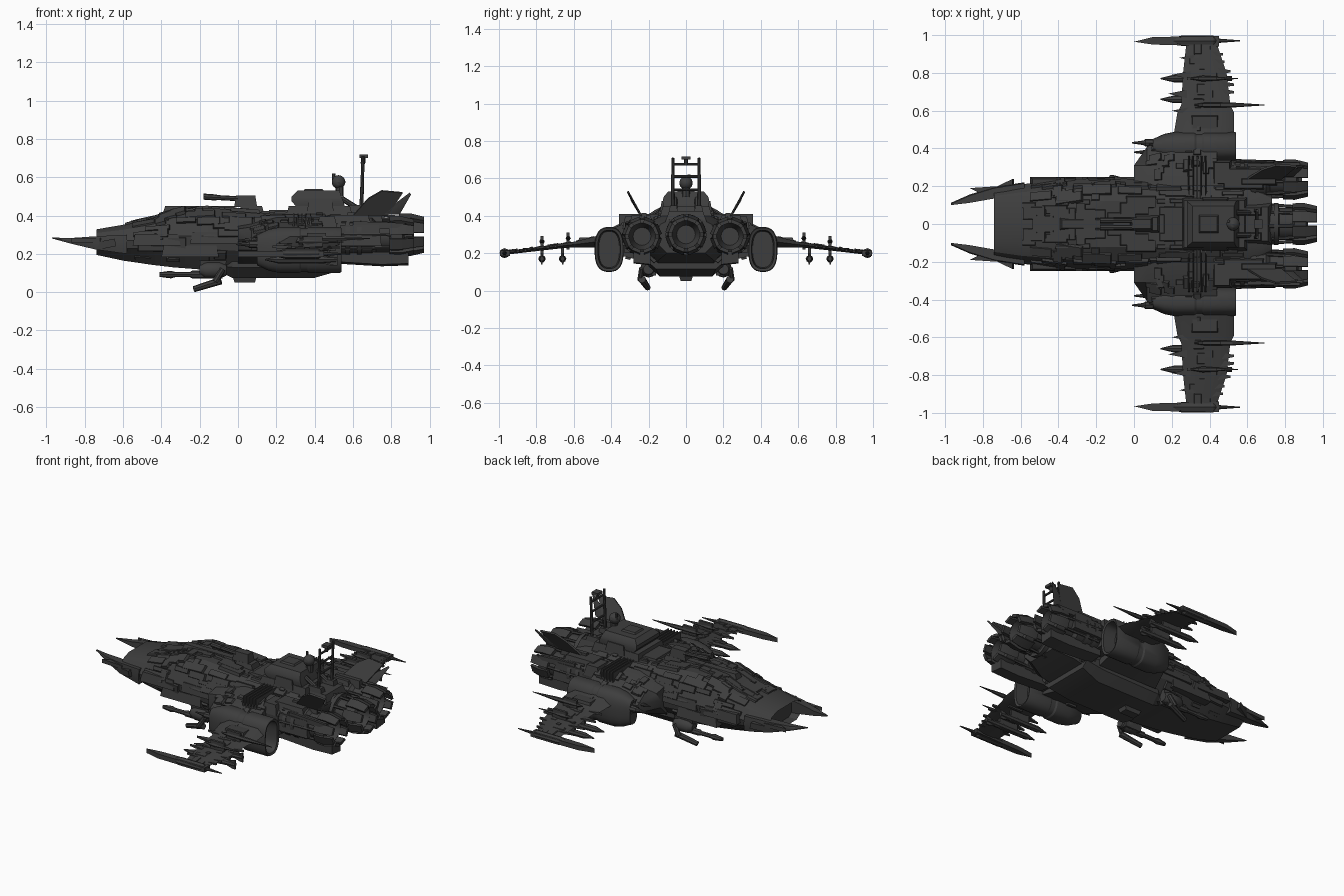
import bpy, bmesh, random
from math import cos, sin, pi, copysign
from mathutils import Vector, Matrix
from mathutils.bvhtree import BVHTree

random.seed(7)
if "Cube" in bpy.data.objects:
    bpy.data.objects.remove(bpy.data.objects["Cube"])

metal = bpy.data.materials.new("dark gunmetal")
metal.use_nodes = True
colour = (0.048, 0.048, 0.048, 1)
metal.diffuse_color = colour
metal.node_tree.nodes["Principled BSDF"].inputs["Base Color"].default_value = colour


def finish(name, bm, mirror=False):
    bmesh.ops.recalc_face_normals(bm, faces=bm.faces)
    mesh = bpy.data.meshes.new(name)
    bm.to_mesh(mesh)
    bm.free()
    mesh.materials.append(metal)
    mesh.shade_smooth()
    mesh.set_sharp_from_angle(angle=0.5)
    obj = bpy.data.objects.new(name, mesh)
    bpy.context.collection.objects.link(obj)
    if mirror:
        mod = obj.modifiers.new("Mirror", "MIRROR")
        mod.use_axis = (False, True, False)
        mod.use_mirror_merge = False
    return obj


def skin(bm, rings):
    """Join rings of equal length and cap both ends."""
    loops = [[bm.verts.new(p) for p in r] for r in rings]
    n = len(loops[0])
    for a, b in zip(loops, loops[1:]):
        for i in range(n):
            bm.faces.new((a[i], a[(i + 1) % n], b[(i + 1) % n], b[i]))
    return bm.faces.new(loops[0]), bm.faces.new(loops[-1])


def loft(name, rings, mirror=False):
    bm = bmesh.new()
    skin(bm, rings)
    return finish(name, bm, mirror)


def box_rings(x0, x1, y0, y1, z0, z1, c=0.0):
    """Box along z whose top is drawn in by c on every side."""
    def ring(z, d):
        return [(x0 + d, y0 + d, z), (x1 - d, y0 + d, z), (x1 - d, y1 - d, z), (x0 + d, y1 - d, z)]
    return [ring(z0, 0), ring(z1, c)]


def box(name, *dims, c=0.0, mirror=False):
    return loft(name, box_rings(*dims, c), mirror)


def circle(x, y, z, r, n=16):
    return [(x, y + r * cos(2 * pi * i / n), z + r * sin(2 * pi * i / n)) for i in range(n)]


def spindle(name, y, z, profile, mirror=False, n=16):
    return loft(name, [circle(x, y, z, r, n) for x, r in profile], mirror)


def rod(name, p, q, r, r2=None, mirror=False, n=8):
    p, q = Vector(p), Vector(q)
    turn = (q - p).to_track_quat("X", "Z")
    rings = [[c + turn @ Vector(v) for v in circle(0, 0, 0, s, n)] for c, s in ((p, r), (q, r2 or r))]
    return loft(name, rings, mirror)


def plate(name, outline, thick, mirror=True):
    """Flat shape in 3D given as corners, thickened along its normal."""
    pts = [Vector(p) for p in outline]
    nrm = (pts[1] - pts[0]).cross(pts[2] - pts[0]).normalized() * thick / 2
    return loft(name, [[p - nrm for p in pts], [p + nrm for p in pts]], mirror)


# Main hull: faceted section swept along x
def hull_ring(x, w, zb, zt):
    h = zt - zb
    half = [(0.5 * w, zt), (0.8 * w, zt - 0.14 * h), (w, zt - 0.45 * h), (0.96 * w, zt - 0.66 * h), (0.6 * w, zb)]
    return [(x, y, z) for y, z in half] + [(x, -y, z) for y, z in reversed(half)]


bm = bmesh.new()
nose, tail = skin(bm, [hull_ring(*s) for s in (
    (-0.74, 0.185, 0.195, 0.328), (-0.6, 0.21, 0.165, 0.352), (-0.45, 0.225, 0.143, 0.385), (-0.34, 0.235, 0.13, 0.425),
    (-0.15, 0.245, 0.115, 0.44), (0.1, 0.245, 0.1, 0.42), (0.3, 0.25, 0.1, 0.41), (0.6, 0.25, 0.16, 0.4),
    (0.73, 0.17, 0.2, 0.38))])
bmesh.ops.inset_individual(bm, faces=[nose], thickness=0.02, depth=0)
bmesh.ops.translate(bm, verts=nose.verts, vec=(0.06, 0, 0))
hull = finish("main_hull", bm)

# Belly keel
loft("belly_keel", [[(x, -b, z1), (x, -a, z0), (x, a, z0), (x, b, z1), (x, b, z2), (x, -b, z2)]
     for x, a, b, z0, z1, z2 in ((-0.12, 0.1, 0.13, 0.12, 0.14, 0.2), (-0.03, 0.14, 0.19, 0.075, 0.13, 0.24),
                                 (0.4, 0.14, 0.2, 0.075, 0.13, 0.24), (0.54, 0.16, 0.2, 0.115, 0.15, 0.24))])
box("belly_sensor", -0.03, 0.1, -0.04, 0.04, 0.09, 0.05, c=0.012)

# Nose prongs
loft("nose_prong", [[(x, yi, zb), (x, yo, zb), (x, yo + 0.006, (zb + zt) / 2), (x, yo, zt), (x, yi, zt)]
     for x, yi, yo, zb, zt in ((-0.97, 0.1, 0.106, 0.28, 0.285), (-0.87, 0.112, 0.15, 0.253, 0.283),
                               (-0.74, 0.135, 0.19, 0.222, 0.292), (-0.58, 0.15, 0.215, 0.2, 0.3))], True)
plate("prong_barb", [(-0.87, 0.19, 0.27), (-0.79, 0.15, 0.27), (-0.68, 0.17, 0.27), (-0.72, 0.2, 0.27)], 0.025)
plate("cheek_barb", [(-0.74, 0.19, 0.24), (-0.64, 0.238, 0.26), (-0.64, 0.18, 0.26)], 0.04)

# Engines: nacelle, nozzle with hollow bell, ring of petals
for name, y, z, x0, x1, r in (("centre", 0, 0.3, 0.58, 0.97, 0.1), ("side", 0.235, 0.29, 0.46, 0.92, 0.096)):
    m = y > 0
    spindle(name + "_engine", y, z, [(x0, r * 0.9), (x0 + 0.06, r * 1.03), (x1 - 0.22, r * 1.03), (x1 - 0.2, r * 0.84),
            (x1 - 0.13, r * 0.84), (x1 - 0.12, r), (x1 - 0.06, r * 0.95), (x1 - 0.05, r * 0.75), (x1 - 0.14, r * 0.5)], m)
    for i in range(8):
        a0, a1 = (2 * pi * (i + d) / 8 for d in (0.14, 0.86))
        rings = [[(x, y + s * r * cos(a), z + s * r * sin(a)) for s, a in ((i0, a0), (o, a0), (o, a1), (i0, a1))]
                 for x, i0, o in ((x1 - 0.13, 0.85, 1.1), (x1 - 0.07, 0.85, 1.12), (x1, 0.75, 0.95))]
        loft(name + "_nozzle_petal", rings, m)
        c, s = r * cos(a0) * 1.05, r * sin(a0) * 1.05
        rod(name + "_engine_pipe", (x0 + 0.08, y + c, z + s), (x1 - 0.12, y + c * 0.88, z + s * 0.88), 0.009, mirror=m, n=6)
    for x in (x0 + 0.1, x0 + 0.16):
        spindle(name + "_engine_band", y, z, [(x, r * 1.1), (x + 0.025, r * 1.1)], m)
box("nacelle_top", 0.46, 0.7, 0.17, 0.31, 0.33, 0.402, c=0.02, mirror=True)
box("nacelle_top_box", 0.56, 0.76, 0.2, 0.25, 0.34, 0.415, c=0.012, mirror=True)
box("nacelle_side", 0.52, 0.75, 0.27, 0.34, 0.24, 0.35, c=0.015, mirror=True)
plate("nacelle_spine", [(0.6, 0.31, 0.37), (0.88, 0.318, 0.36), (0.82, 0.318, 0.33), (0.6, 0.31, 0.33)], 0.018)
loft("lower_stabiliser", [[(x, 0.19, zb), (x, 0.28, zb + 0.01), (x, 0.28, 0.21), (x, 0.19, 0.21)]
     for x, zb in ((0.5, 0.15), (0.75, 0.135), (0.89, 0.14))], True)

# Shoulder fairing and open-ended oval side pod
fairing = loft("shoulder_fairing", [[(x, 0.2, 0.15), (x, yo, 0.22), (x, yo, zo), (x, 0.31, zt), (x, 0.2, zt + 0.02)]
               for x, yo, zo, zt in ((0.0, 0.27, 0.27, 0.33), (0.07, 0.41, 0.27, 0.34), (0.2, 0.47, 0.29, 0.37),
                                     (0.44, 0.48, 0.29, 0.37))], True)
loft("fairing_tail", [[(x, 0.2, 0.2), (x, 0.33, 0.2), (x, 0.335, 0.33), (x, 0.31, zt), (x, 0.2, zt + 0.02)]
                      for x, zt in ((0.44, 0.37), (0.53, 0.355))], True)


def oval(x, s):
    """Rounded rectangle, taller than wide."""
    ring = []
    for i in range(28):
        t = 2 * pi * (i + 0.5) / 28
        u, v = (copysign(abs(f) ** 0.75, f) for f in (cos(t), sin(t)))
        ring.append((x, 0.411 + s * 0.078 * u, 0.22 + (0.12 - 0.08 * (1 - s)) * v))
    return ring


pod = loft("side_pod", [oval(*s) for s in ((0.1, 0.5), (0.16, 0.85), (0.22, 1), (0.32, 1), (0.33, 0.93), (0.36, 0.93),
           (0.37, 1), (0.53, 1), (0.54, 0.95), (0.535, 0.78), (0.45, 0.7))], True)
for y, z, x0 in ((0.38, 0.27, 0.0), (0.43, 0.25, -0.01), (0.42, 0.29, 0.08)):
    spindle("shoulder_cannon", y, z, [(x0, 0.004), (x0 + 0.06, 0.012), (x0 + 0.07, 0.02), (x0 + 0.2, 0.022)], True, 8)
for i in range(5):
    box("wing_root_rib", 0.285 + i * 0.022, 0.297 + i * 0.022, 0.12, 0.36, 0.33, 0.41, c=0.003, mirror=True)
box("wing_root_hatch", 0.41, 0.52, 0.2, 0.34, 0.33, 0.395, c=0.015, mirror=True)

# Wings
wing = loft("wing", [[(x0, y, z), (x0 + 0.06, y, z + t), (x1 - 0.05, y, z + t), (x1, y, z), (x1 - 0.05, y, z - t),
                     (x0 + 0.06, y, z - t)] for y, x0, x1, z, t in (
    (0.47, 0.21, 0.53, 0.262, 0.032), (0.59, 0.23, 0.53, 0.247, 0.016), (0.63, 0.25, 0.51, 0.243, 0.013),
    (0.8, 0.26, 0.49, 0.222, 0.011), (0.98, 0.28, 0.43, 0.2, 0.01))], True)
box("wing_root_panel", 0.3, 0.45, 0.49, 0.58, 0.25, 0.285, c=0.01, mirror=True)
plate("wing_tip_blade", [(0.0, 0.965, 0.2), (0.1, 0.99, 0.2), (0.45, 0.995, 0.2), (0.45, 0.94, 0.2), (0.1, 0.95, 0.2)], 0.03)
spindle("wing_tip_pod", 0.97, 0.2, [(0.18, 0.008), (0.25, 0.027), (0.42, 0.027), (0.44, 0.012), (0.56, 0.003)], True, 8)

# Missiles hung below and spikes above the wings
for y, z, x0, x1 in ((0.66, 0.17, 0.14, 0.5), (0.77, 0.17, 0.14, 0.52)):
    spindle("wing_missile", y, z, [(x0, 0.003), (x0 + 0.07, 0.02), (x1 - 0.08, 0.02), (x1, 0.012)], True, 8)
    box("missile_pylon", 0.28, 0.42, y - 0.008, y + 0.008, 0.15, 0.24, mirror=True)
    plate("missile_fin", [(x1 - 0.12, y, 0.17), (x1 - 0.02, y, 0.14), (x1, y, 0.14), (x1, y, 0.2)], 0.008)
for y, z, x0, x1, r in ((0.63, 0.28, 0.32, 0.69, 0.014), (0.77, 0.262, 0.3, 0.55, 0.015)):
    spindle("wing_top_spike", y, z, [(x0, 0.004), (x0 + 0.06, r), (x1 - 0.18, r), (x1, 0.002)], True, 6)
    box("spike_mount", x0 + 0.04, x0 + 0.14, y - 0.008, y + 0.008, 0.22, z + 0.03, mirror=True)
for y, x in ((0.7, 0.53), (0.74, 0.53), (0.81, 0.51), (0.86, 0.48), (0.9, 0.47)):
    z = 0.323 - 0.125 * y
    plate("trailing_barb", [(x - 0.09, y - 0.02, z), (x, y - 0.008, z), (x, y + 0.004, z), (x - 0.09, y + 0.02, z)], 0.012)
for y, x in ((0.6, 0.2), (0.69, 0.18), (0.79, 0.2), (0.88, 0.24)):
    z = 0.323 - 0.125 * y
    plate("leading_barb", [(x, y, z), (x + 0.1, y - 0.025, z), (x + 0.1, y + 0.02, z)], 0.014)

# Bridge tower and cluttered deck behind it
box("bridge_base", 0.25, 0.6, -0.14, 0.14, 0.39, 0.45, c=0.015)
loft("bridge_tower", [[(x0, -w, z), (x1, -w, z), (x1, w, z), (x0, w, z)] for x0, x1, w, z in (
    (0.31, 0.56, 0.12, 0.44), (0.28, 0.55, 0.125, 0.475), (0.28, 0.54, 0.12, 0.5), (0.31, 0.53, 0.095, 0.53))])
box("bridge_roof", 0.34, 0.45, -0.05, 0.05, 0.525, 0.54, c=0.01)
box("bridge_side_bay", 0.36, 0.5, 0.1, 0.14, 0.42, 0.48, c=0.01, mirror=True)
box("rear_deck", 0.55, 0.73, -0.11, 0.11, 0.37, 0.425, c=0.02)
box("deck_locker", 0.57, 0.68, 0.04, 0.095, 0.4, 0.455, c=0.01, mirror=True)
rod("deck_pipe", (0.54, 0.06, 0.49), (0.62, 0.06, 0.44), 0.014, mirror=True)

# Sensor ball and lattice mast
rod("sensor_stalk", (0.53, 0, 0.5), (0.53, 0, 0.56), 0.022)
spindle("sensor_ball", 0, 0.575, [(0.49 + 0.035 * (1 - cos(a)), max(0.004, 0.036 * sin(a)))
        for a in [pi * i / 8 for i in range(9)]], n=12)
rod("sensor_whip", (0.5, 0.015, 0.58), (0.5, 0.015, 0.62), 0.008)
rod("mast_post", (0.643, 0.07, 0.4), (0.653, 0.07, 0.71), 0.011, 0.008, True)
for x, z in ((0.647, 0.54), (0.65, 0.61), (0.652, 0.675)):
    rod("mast_crossbar", (x, -0.075, z), (x, 0.075, z), 0.007)
rod("mast_core", (0.652, 0, 0.67), (0.655, 0, 0.705), 0.012)
box("mast_head", 0.635, 0.68, -0.025, 0.025, 0.7, 0.718)

# Canted tail fins
plate("tail_fin", [(0.6, 0.24, 0.4), (0.68, 0.29, 0.49), (0.75, 0.312, 0.53), (0.86, 0.307, 0.52), (0.78, 0.24, 0.4)], 0.012)
plate("tail_fin_blade", [(0.76, 0.25, 0.41), (0.86, 0.295, 0.485), (0.9, 0.305, 0.515), (0.84, 0.25, 0.41)], 0.012)

# Dorsal gun
box("dorsal_gun_mount", 0.0, 0.14, -0.05, 0.05, 0.4, 0.45, c=0.015)
box("dorsal_gun_body", -0.02, 0.1, -0.035, 0.035, 0.445, 0.505, c=0.01)
for y in (-0.018, 0.018):
    rod("dorsal_gun_barrel", (-0.16, y, 0.497), (0.0, y, 0.488), 0.013)
    rod("dorsal_gun_muzzle", (-0.18, y, 0.499), (-0.11, y, 0.494), 0.016)

# Chin guns
box("chin_gun_body", -0.2, -0.06, 0.15, 0.215, 0.165, 0.08, c=0.012, mirror=True)
spindle("chin_gun_turret", 0.2, 0.115, [(-0.2, 0.025), (-0.17, 0.042), (-0.1, 0.045), (-0.06, 0.028)], True, 12)
spindle("chin_gun_barrel", 0.2, 0.092, [(-0.41, 0.012), (-0.35, 0.02), (-0.33, 0.014), (-0.25, 0.014),
        (-0.24, 0.02), (-0.08, 0.02)], True, 8)
rod("chin_gun_arm", (-0.08, 0.235, 0.12), (-0.12, 0.245, 0.055), 0.016, mirror=True)
rod("chin_gun_lower", (-0.09, 0.235, 0.06), (-0.23, 0.205, 0.016), 0.02, 0.016, True)


# Surface plating scattered over the large shapes
def plating(name, base, count, xs, spread, length, height):
    tree = BVHTree.FromPolygons([v.co for v in base.data.vertices], [p.vertices for p in base.data.polygons])
    bm = bmesh.new()
    for _ in range(count):
        x = random.uniform(*xs)
        if random.random() < 0.5:
            start, ray = Vector((x, random.uniform(*spread), 1)), Vector((0, 0, -1))
        else:
            start, ray = Vector((x, 2, random.uniform(0.17, 0.38))), Vector((0, -1, 0))
        hit, nrm, _, _ = tree.ray_cast(start, ray)
        if hit is None or abs(nrm.x) > 0.6:
            continue
        nrm = nrm if nrm.dot(ray) < 0 else -nrm
        along = (Vector((1, 0, 0)) - nrm * nrm.x).normalized()
        side = nrm.cross(along)
        l, w = random.uniform(*length), random.uniform(0.012, 0.035)
        h = random.uniform(*height)
        frame = Matrix((along, side, nrm)).transposed()
        skin(bm, [[hit + frame @ Vector(p) for p in r] for r in box_rings(-l, l, -w, w, -0.008, h, 0.004)])
    finish(name, bm, True)


plating("hull_plating", hull, 110, (-0.56, 0.54), (0.0, 0.22), (0.02, 0.08), (0.004, 0.014))
plating("fairing_plating", fairing, 32, (0.08, 0.42), (0.25, 0.45), (0.01, 0.04), (0.004, 0.012))
plating("wing_plating", wing, 24, (0.32, 0.43), (0.5, 0.95), (0.01, 0.04), (0.002, 0.005))

# Hull armour strakes
for x0, x1, z in ((-0.55, -0.3, 0.27), (-0.25, 0.02, 0.28), (-0.4, -0.1, 0.21)):
    box("side_strake", x0, x1, 0.19, 0.25, z - 0.025, z + 0.035, c=0.012, mirror=True)
box("top_spine", -0.4, 0.0, -0.04, 0.04, 0.39, 0.45, c=0.02)
box("front_vent", 0.15, 0.27, -0.1, 0.1, 0.39, 0.43, c=0.012)
